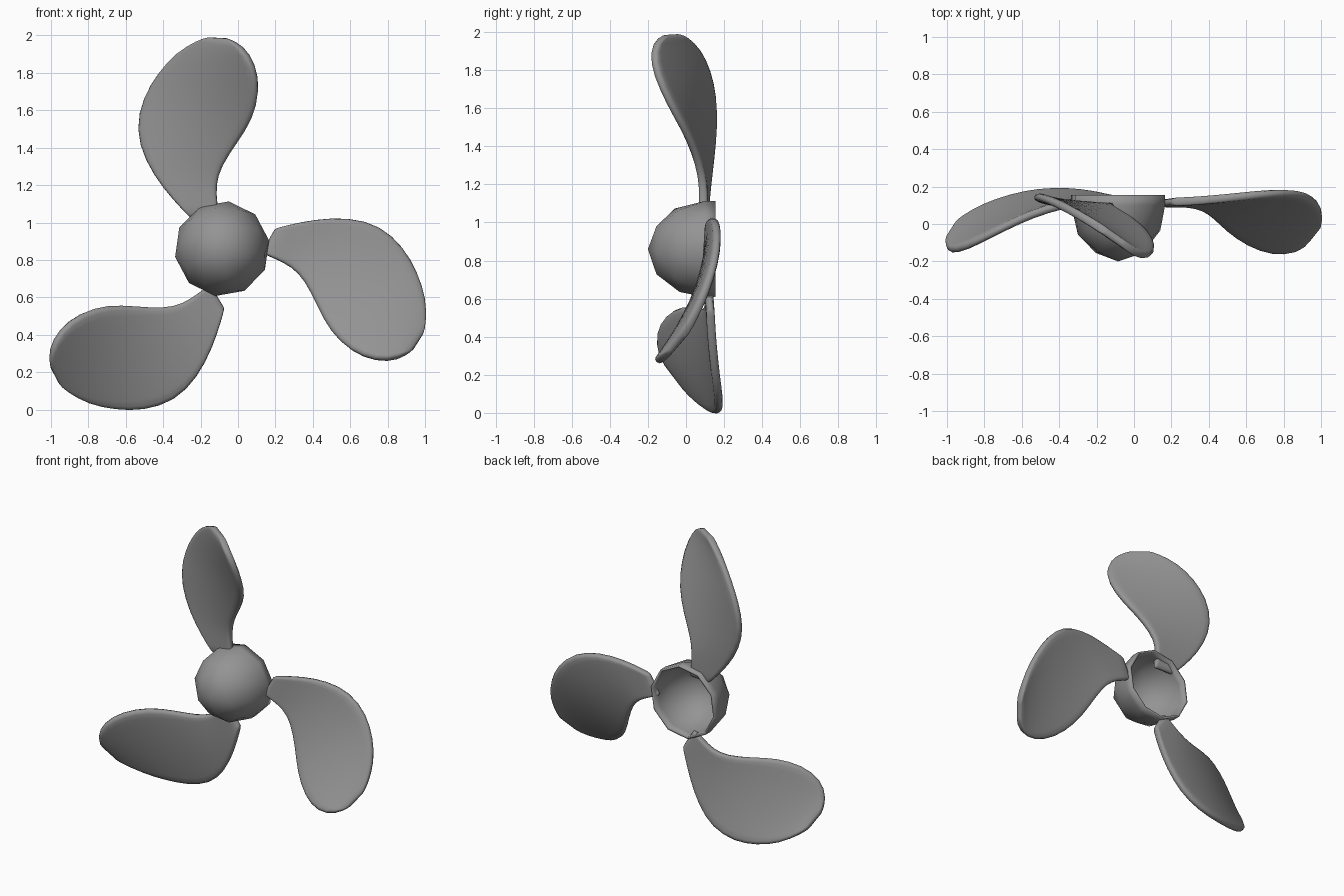
import bpy, bmesh
from math import radians
from mathutils import Matrix, Vector

cube = bpy.data.objects.get("Cube")
if cube:
    bpy.data.objects.remove(cube)

CENTRE = Vector((-0.085, 0, 0.86))

metal = bpy.data.materials.new("grey_metal")
metal.use_nodes = True
colour = (0.3, 0.295, 0.297, 1)
metal.diffuse_color = colour
metal.node_tree.nodes["Principled BSDF"].inputs["Base Color"].default_value = colour


def make_object(name, bm, thickness, offset):
    bmesh.ops.recalc_face_normals(bm, faces=bm.faces)
    for face in bm.faces:
        face.smooth = True
    mesh = bpy.data.meshes.new(name)
    bm.to_mesh(mesh)
    bm.free()
    mesh.materials.append(metal)
    obj = bpy.data.objects.new(name, mesh)
    bpy.context.collection.objects.link(obj)
    solid = obj.modifiers.new("thickness", "SOLIDIFY")
    solid.thickness = thickness
    solid.offset = offset
    return obj


# Hub: hollow faceted dome with a short collar, open at the back
bm = bmesh.new()
bmesh.ops.create_icosphere(bm, subdivisions=2, radius=1)
bmesh.ops.delete(bm, geom=[v for v in bm.verts if v.co.z < -0.01], context="VERTS")
rim = [e for e in bm.edges if e.is_boundary]
collar = bmesh.ops.extrude_edge_only(bm, edges=rim)["geom"]
for v in collar:
    if isinstance(v, bmesh.types.BMVert):
        v.co.z = -0.18
bm.transform(Matrix.Translation(CENTRE + Vector((0, 0.1, 0)))
             @ Matrix.Rotation(radians(90), 4, "X")
             @ Matrix.Rotation(radians(-8), 4, "Z")
             @ Matrix.Diagonal((0.255, 0.255, 0.3, 1)))
make_object("hub", bm, 0.015, -1)

# Blade sections from root to tip: trailing edge point, leading edge point
SECTIONS = [
    ((-0.25, 0.10, 1.02), (-0.10, 0.09, 1.02)),
    ((-0.30, 0.10, 1.07), (-0.11, 0.09, 1.10)),
    ((-0.40, 0.11, 1.18), (-0.118, 0.09, 1.20)),
    ((-0.50, 0.13, 1.33), (-0.09, 0.07, 1.30)),
    ((-0.55, 0.15, 1.50), (0.00, 0.02, 1.43)),
    ((-0.51, 0.15, 1.67), (0.08, -0.05, 1.55)),
    ((-0.43, 0.12, 1.80), (0.118, -0.13, 1.70)),
    ((-0.33, 0.07, 1.91), (0.095, -0.18, 1.84)),
    ((-0.21, 0.00, 1.975), (0.025, -0.17, 1.945)),
    ((-0.15, -0.04, 1.99), (-0.06, -0.10, 1.987)),
]
ACROSS = (0, 0.08, 0.28, 0.5, 0.72, 0.92, 1)


def blade(name, angle, shift):
    bm = bmesh.new()
    rows = [[bm.verts.new(Vector(a).lerp(Vector(b), u)) for u in ACROSS]
            for a, b in SECTIONS]
    for low, high in zip(rows, rows[1:]):
        for i in range(len(ACROSS) - 1):
            bm.faces.new((low[i], low[i + 1], high[i + 1], high[i]))
    # Spin about the hub axis, then seat against the hub
    bm.transform(Matrix.Translation(CENTRE + Vector(shift))
                 @ Matrix.Rotation(radians(angle), 4, "Y")
                 @ Matrix.Translation(-CENTRE))
    obj = make_object(name, bm, 0.045, 0)
    obj.modifiers.new("rounding", "SUBSURF").levels = 1
    obj.modifiers["rounding"].render_levels = 1


blade("top_blade", 0, (0, 0, 0))
blade("left_blade", 120, (0.06, 0.02, 0.045))
blade("right_blade", -120, (0.07, 0.03, -0.095))
